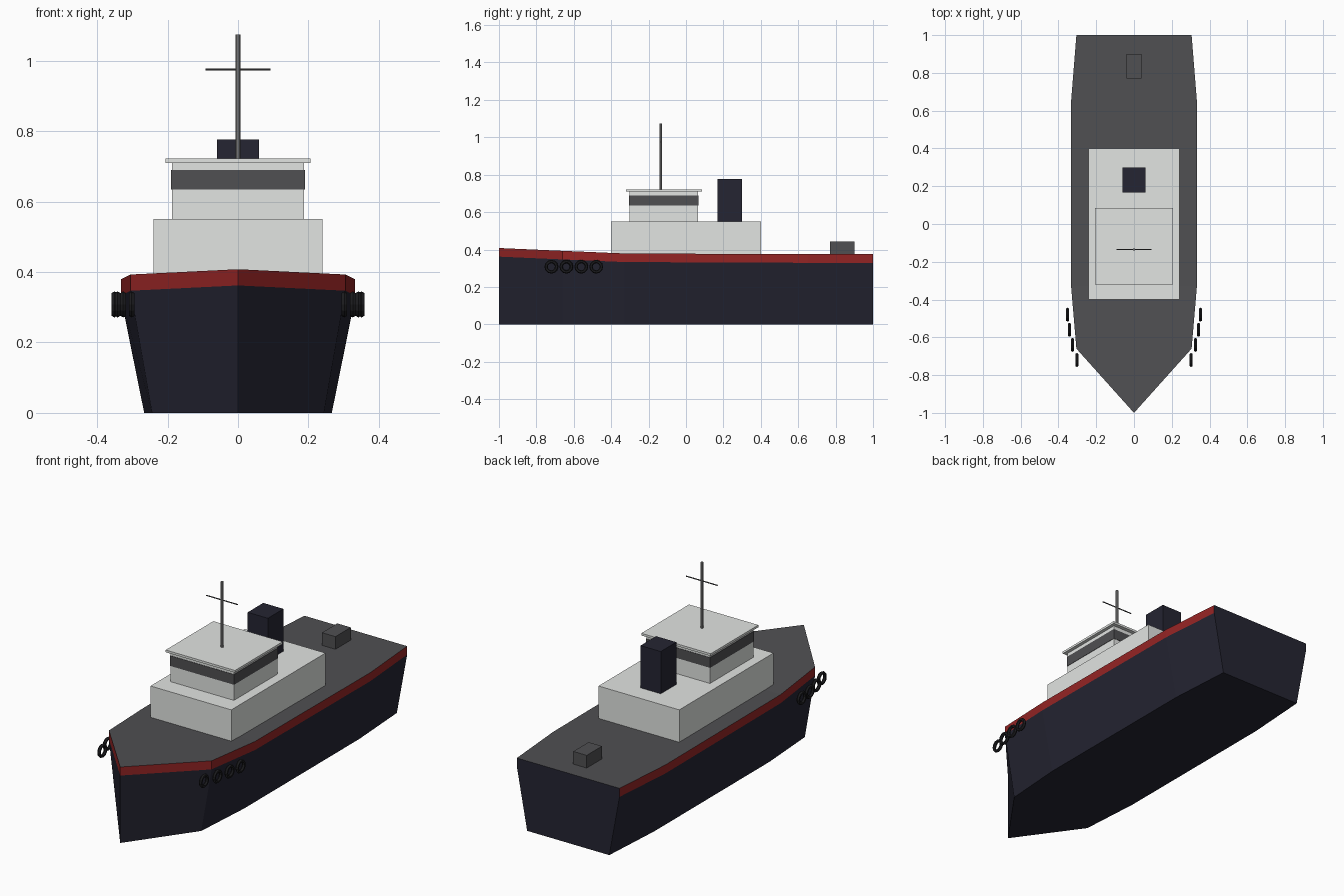
import bpy, bmesh
from mathutils import Matrix, Vector

cube = bpy.data.objects.get("Cube")
if cube:
    bpy.data.objects.remove(cube, do_unlink=True)


def material(name, rgb):
    m = bpy.data.materials.new(name)
    m.use_nodes = True
    col = (*rgb, 1.0)
    m.diffuse_color = col
    m.node_tree.nodes["Principled BSDF"].inputs["Base Color"].default_value = col
    return m


navy = material("navy", (0.018, 0.018, 0.032))
red = material("red", (0.30, 0.018, 0.018))
deck_grey = material("deck grey", (0.08, 0.08, 0.085))
white = material("off white", (0.76, 0.78, 0.76))
mast_grey = material("mast grey", (0.3, 0.3, 0.3))
rubber = material("rubber black", (0.012, 0.012, 0.014))


def finish(name, bm, *mats):
    mesh = bpy.data.meshes.new(name)
    bmesh.ops.recalc_face_normals(bm, faces=bm.faces)
    bm.to_mesh(mesh)
    bm.free()
    for m in mats:
        mesh.materials.append(m)
    ob = bpy.data.objects.new(name, mesh)
    bpy.context.scene.collection.objects.link(ob)
    return ob


def box(name, half_width, y0, y1, z0, z1, mat):
    bm = bmesh.new()
    size = Matrix.Diagonal((2 * half_width, y1 - y0, z1 - z0, 1))
    place = Matrix.Translation((0, (y0 + y1) / 2, (z0 + z1) / 2))
    bmesh.ops.create_cube(bm, size=1, matrix=place @ size)
    return finish(name, bm, mat)


def rod(name, start, end, radius, mat):
    a, b = Vector(start), Vector(end)
    bm = bmesh.new()
    turn = (b - a).to_track_quat("Z", "Y").to_matrix().to_4x4()
    bmesh.ops.create_cone(bm, cap_ends=True, segments=8, radius1=radius, radius2=radius,
                          depth=(b - a).length, matrix=Matrix.Translation((a + b) / 2) @ turn)
    return finish(name, bm, mat)


# Hull: stations of (y, half width, deck height), lofted stern to bow
stations = [(1, 0.305, 0.375), (0.65, 0.333, 0.375), (-0.33, 0.333, 0.379),
            (-0.66, 0.305, 0.393), (-1, 0, 0.408)]
bm = bmesh.new()
rings = []
for y, w, z in stations:
    half = [(w * 0.8, 0), (w, z - 0.046), (w, z)]
    outline = half + [(-x, h) for x, h in reversed(half)]
    rings.append([bm.verts.new((x, y, h)) for x, h in outline])
# Face colours around the ring: side, band, deck, band, side, bottom
colours = [0, 1, 2, 1, 0, 0]
for r0, r1 in zip(rings, rings[1:]):
    for i, c in enumerate(colours):
        j = (i + 1) % 6
        bm.faces.new((r0[i], r0[j], r1[j], r1[i])).material_index = c
bm.faces.new(rings[0])
bmesh.ops.remove_doubles(bm, verts=bm.verts, dist=0.0001)
finish("hull", bm, navy, red, deck_grey)

# Superstructure
box("deckhouse", 0.24, -0.4, 0.4, 0.37, 0.55, white)
box("wheelhouse", 0.188, -0.303, 0.065, 0.55, 0.712, white)
box("window_band", 0.19, -0.305, 0.067, 0.635, 0.69, deck_grey)
box("wheelhouse_roof", 0.206, -0.32, 0.085, 0.71, 0.722, white)
box("funnel", 0.06, 0.168, 0.3, 0.55, 0.777, navy)
box("aft_hatch", 0.04, 0.77, 0.9, 0.37, 0.443, deck_grey)

# Mast
rod("mast", (0, -0.135, 0.72), (0, -0.135, 1.075), 0.007, mast_grey)
rod("mast_crossbar", (-0.093, -0.135, 0.975), (0.093, -0.135, 0.975), 0.003, deck_grey)

# Tyre fenders along both bows
for side, label in ((1, "left"), (-1, "right")):
    for n, (x, y) in enumerate([(0.302, -0.72), (0.326, -0.64), (0.342, -0.56), (0.351, -0.48)]):
        bpy.ops.mesh.primitive_torus_add(major_segments=12, minor_segments=6,
                                         major_radius=0.028, minor_radius=0.009,
                                         location=(side * x, y, 0.308), rotation=(0, 1.5708, 0))
        tyre = bpy.context.object
        tyre.name = f"tyre_fender_{label}_{n + 1}"
        tyre.data.materials.append(rubber)
